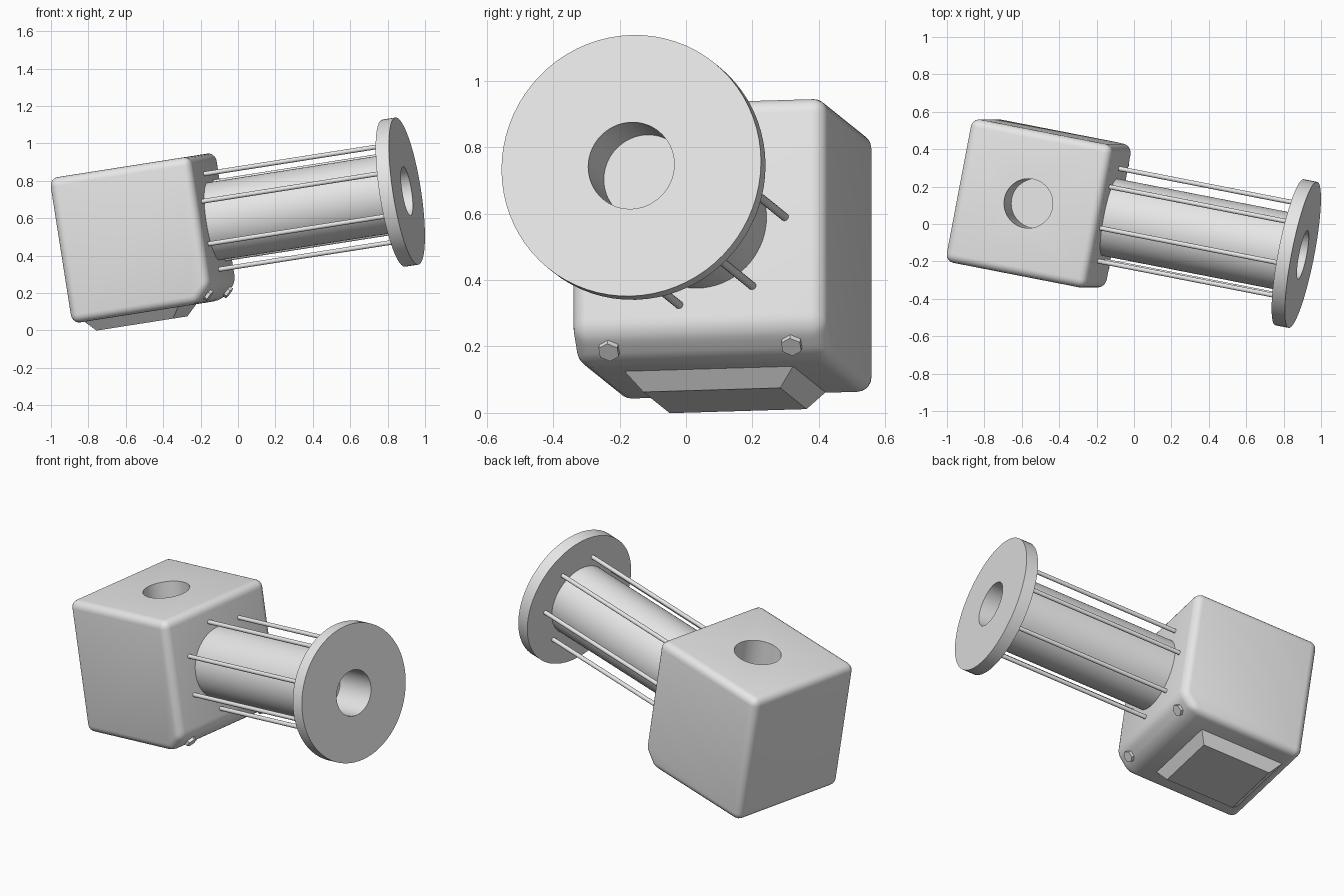
import bpy, bmesh, math
from mathutils import Matrix, Vector

if "Cube" in bpy.data.objects:
    bpy.data.objects.remove(bpy.data.objects["Cube"], do_unlink=True)

# Tilted frame: x along the barrel, z up through the housing, origin at the flange face
ax = Vector((0.97, -0.189, 0.152)).normalized()
up = Vector((-0.155, 0, 0.988))
side = up.cross(ax).normalized()
up = ax.cross(side)
frame = Matrix((ax, side, up)).transposed().to_4x4()
frame.translation = (0.903, -0.165, 0.745)

grey = bpy.data.materials.new("plain_grey")
grey.use_nodes = True
grey.diffuse_color = (0.8, 0.8, 0.8, 1)
grey.node_tree.nodes["Principled BSDF"].inputs["Base Color"].default_value = (0.8, 0.8, 0.8, 1)


def add_object(name, bm):
    bmesh.ops.recalc_face_normals(bm, faces=bm.faces)
    mesh = bpy.data.meshes.new(name)
    bm.to_mesh(mesh)
    bm.free()
    mesh.materials.append(grey)
    obj = bpy.data.objects.new(name, mesh)
    obj.matrix_world = frame
    bpy.context.collection.objects.link(obj)
    return obj


def smooth(obj, degrees=35):
    bpy.ops.object.select_all(action='DESELECT')
    obj.select_set(True)
    bpy.context.view_layer.objects.active = obj
    bpy.ops.object.shade_smooth_by_angle(angle=math.radians(degrees))


def prism(name, place, radius, length, sides):
    """Cylinder along local z, centred at the given placement."""
    bm = bmesh.new()
    bmesh.ops.create_cone(bm, cap_ends=True, segments=sides, radius1=radius,
                          radius2=radius, depth=length, matrix=place)
    return add_object(name, bm)


along = Matrix.Rotation(math.pi / 2, 4, 'Y')

# Housing: block with one chamfered lower edge and rounded corners
FACE, BACK, TOP, BOTTOM, HALF = -1.065, -1.845, 0.363, -0.423, 0.39
mid_x = (FACE + BACK) / 2
bm = bmesh.new()
size = Matrix.Diagonal((FACE - BACK, 2 * HALF, TOP - BOTTOM, 1))
bmesh.ops.create_cube(bm, size=1, matrix=Matrix.Translation((mid_x, 0, (TOP + BOTTOM) / 2)) @ size)
edge = [e for e in bm.edges if all(v.co.x > mid_x and v.co.z < 0 for v in e.verts)]
bmesh.ops.bevel(bm, geom=edge, offset=0.085, segments=1, affect='EDGES')
housing = add_object("housing", bm)
rounding = housing.modifiers.new("rounding", 'BEVEL')
rounding.width = 0.045
rounding.segments = 5
rounding.limit_method = 'ANGLE'

# Blind hole in the top of the housing
cutter = prism("top_hole_cutter", Matrix.Translation((mid_x, 0, TOP)), 0.132, 0.5, 64)
cutter.hide_render = True
hole = housing.modifiers.new("top_hole", 'BOOLEAN')
hole.operation = 'DIFFERENCE'
hole.solver = 'EXACT'
hole.object = cutter
bpy.context.view_layer.update()
graph = bpy.context.evaluated_depsgraph_get()
baked = bpy.data.meshes.new_from_object(housing.evaluated_get(graph))
housing.modifiers.clear()
housing.data = baked
bpy.data.objects.remove(cutter, do_unlink=True)
smooth(housing)

# Barrel and flange with a blind bore, turned from one profile (distance, radius)
profile = [(-0.25, 0), (-0.25, 0.132), (0, 0.132), (0, 0.398),
           (-0.073, 0.398), (-0.073, 0.21), (-1.1, 0.21), (-1.1, 0)]
bm = bmesh.new()
verts = [bm.verts.new((d, r, 0)) for d, r in profile]
edges = [bm.edges.new(pair) for pair in zip(verts, verts[1:])]
bmesh.ops.spin(bm, geom=verts + edges, axis=(1, 0, 0), cent=(0, 0, 0),
               angle=2 * math.pi, steps=72, use_merge=True)
bmesh.ops.remove_doubles(bm, verts=bm.verts, dist=0.0005)
smooth(add_object("flanged_barrel", bm))

# Seven tie rods around the barrel
for i in range(7):
    turn = Matrix.Rotation(i * 2 * math.pi / 7, 4, 'X')
    rod = prism(f"tie_rod_{i + 1}", turn @ Matrix.Translation((-0.56, 0.265, 0)) @ along,
                0.0125, 1.01, 20)
    smooth(rod)

# Tapered foot under the housing
bm = bmesh.new()
foot_top, foot_low = BOTTOM + 0.01, -0.48
bmesh.ops.create_cube(bm, size=1)
for v in bm.verts:
    half, z = (0.267, foot_top) if v.co.z > 0 else (0.21, foot_low)
    v.co = (-1.535 + math.copysign(half, v.co.x), math.copysign(half, v.co.y) - 0.008, z)
add_object("foot", bm)

# Hexagonal bolt heads on the chamfer
for label, y in (("right", -0.28), ("left", 0.28)):
    spot = Matrix.Translation((FACE - 0.0425, y, BOTTOM + 0.0425))
    tilt = Matrix.Rotation(math.radians(135), 4, 'Y')
    turn = Matrix.Rotation(math.radians(90), 4, 'Z')
    prism(f"bolt_head_{label}", spot @ tilt @ turn, 0.033, 0.036, 6)
